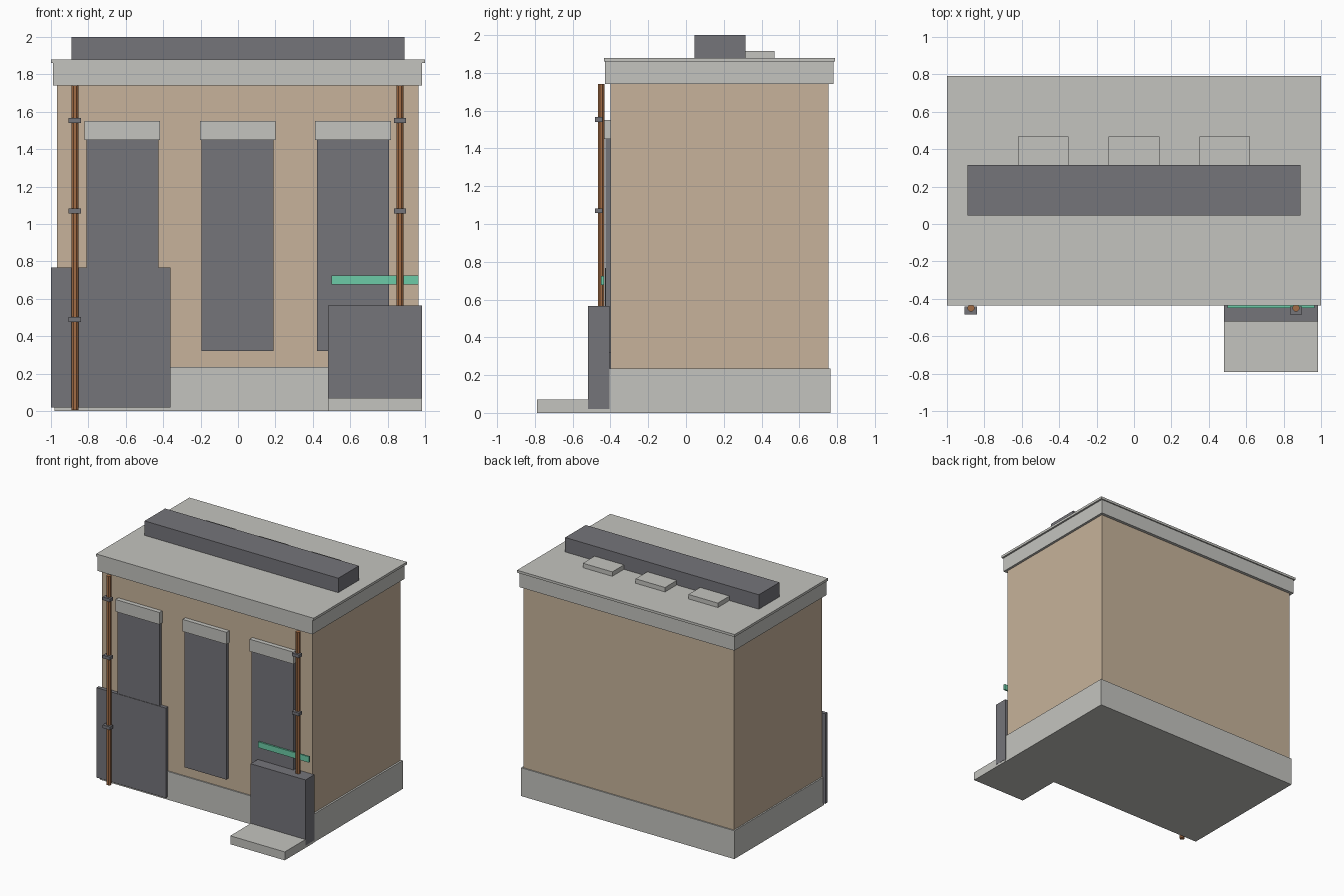
import bpy
import math

if "Cube" in bpy.data.objects:
    bpy.data.objects.remove(bpy.data.objects["Cube"])


def material(name, rgb):
    m = bpy.data.materials.new(name)
    m.diffuse_color = (*rgb, 1.0)
    m.use_nodes = True
    m.node_tree.nodes["Principled BSDF"].inputs["Base Color"].default_value = m.diffuse_color
    return m


TAN = material("tan_wall", (0.57, 0.45, 0.325))
STONE = material("pale_stone", (0.55, 0.55, 0.52))
DARK = material("dark_grey", (0.178, 0.176, 0.195))
COPPER = material("copper", (0.36, 0.15, 0.06))
GREEN = material("mint_green", (0.15, 0.60, 0.39))


def box(name, x, y, z, mat):
    """Box from (min, max) ranges on each axis."""
    bpy.ops.mesh.primitive_cube_add(size=1)
    ob = bpy.context.object
    ob.name = name
    for v in ob.data.vertices:
        v.co = [r[0] if c < 0 else r[1] for c, r in zip(v.co, (x, y, z))]
    ob.data.materials.append(mat)
    return ob


def pipe(name, x, y, z, radius, mat):
    """Vertical eight-sided pipe with flats facing the axes."""
    bpy.ops.mesh.primitive_cylinder_add(
        vertices=8, radius=radius, depth=z[1] - z[0],
        location=(x, y, sum(z) / 2), rotation=(0, 0, math.pi / 8))
    ob = bpy.context.object
    ob.name = name
    ob.data.materials.append(mat)


# Building shell
box("plinth", (-0.98, 0.98), (-0.41, 0.765), (0, 0.235), STONE)
box("walls", (-0.968, 0.965), (-0.40, 0.755), (0.235, 1.74), TAN)
box("cornice", (-0.99, 0.985), (-0.43, 0.78), (1.74, 1.86), STONE)
box("roof_slab", (-1.0, 1.0), (-0.435, 0.79), (1.86, 1.88), STONE)

# Roof block and low vents
box("roof_block", (-0.89, 0.89), (0.045, 0.315), (1.88, 2.0), DARK)
for i, x in enumerate((-0.485, 0.0, 0.485)):
    box(f"roof_vent_{i}", (x - 0.135, x + 0.135), (0.315, 0.468),
        (1.88, 1.917), STONE)

# Tall windows with lintels
for i, x in enumerate((-0.618, -0.002, 0.615)):
    box(f"window_{i}", (x - 0.193, x + 0.193), (-0.426, -0.40),
        (0.32, 1.47), DARK)
    box(f"lintel_{i}", (x - 0.202, x + 0.202), (-0.437, -0.40),
        (1.45, 1.55), STONE)

# Door panel, entrance block and step
box("left_panel", (-1.0, -0.362), (-0.43, -0.40), (0.02, 0.767), DARK)
box("entrance_block", (0.48, 0.985), (-0.52, -0.405), (0.02, 0.565), DARK)
box("front_step", (0.482, 0.983), (-0.79, -0.41), (0, 0.07), STONE)

# Green rail
box("green_rail", (0.50, 0.965), (-0.449, -0.435), (0.677, 0.725), GREEN)

# Drain pipes with brackets
for side, x, low, heights in (
        ("left", -0.872, 0.005, (0.49, 1.07, 1.553)),
        ("right", 0.866, 0.55, (1.07, 1.553))):
    pipe(f"{side}_drain_pipe", x, -0.449, (low, 1.74), 0.0195, COPPER)
    for i, z in enumerate(heights):
        box(f"{side}_bracket_{i}", (x - 0.033, x + 0.033),
            (-0.483, -0.441), (z - 0.013, z + 0.013), DARK)
